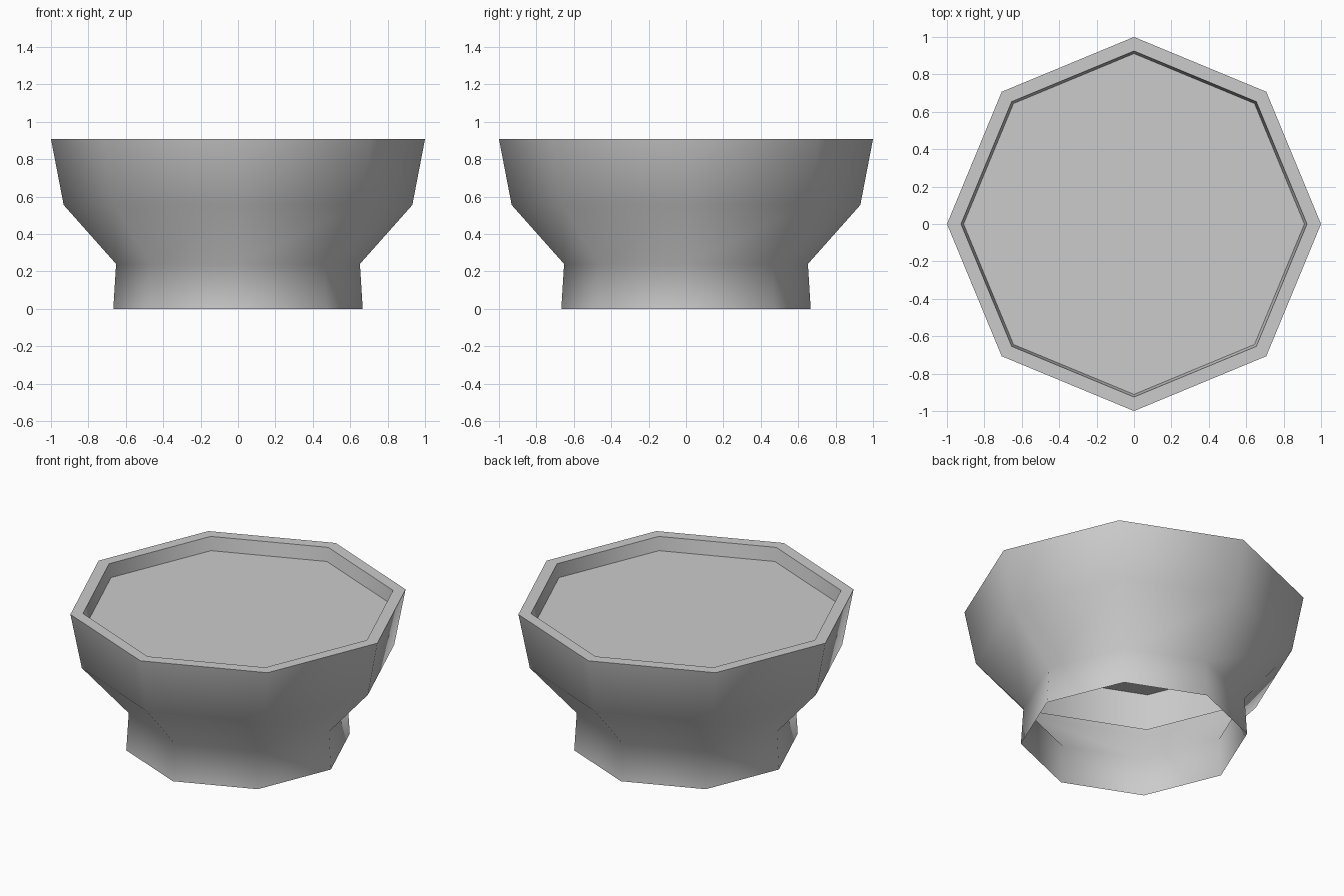
import bpy
import bmesh
from math import cos, sin, radians, tau

if "Cube" in bpy.data.objects:
    bpy.data.objects.remove(bpy.data.objects["Cube"])

SIDES = 8


def ring(bm, radius, z):
    return [bm.verts.new((radius * cos(tau * i / SIDES), radius * sin(tau * i / SIDES), z))
            for i in range(SIDES)]


def finish(name, bm):
    mesh = bpy.data.meshes.new(name)
    bm.to_mesh(mesh)
    bm.free()
    obj = bpy.data.objects.new(name, mesh)
    bpy.context.collection.objects.link(obj)
    bpy.ops.object.select_all(action='DESELECT')
    bpy.context.view_layer.objects.active = obj
    obj.select_set(True)
    bpy.ops.object.shade_smooth_by_angle(angle=radians(60))
    return obj


# Pot shell: open foot, flared bowl, flat rim and inner lip wall
profile = [(0.667, 0.0), (0.652, 0.24), (0.932, 0.555), (1.0, 0.908),
           (0.925, 0.908), (0.868, 0.56)]
bm = bmesh.new()
rings = [ring(bm, r, z) for r, z in profile]
for low, high in zip(rings, rings[1:]):
    for i in range(SIDES):
        j = (i + 1) % SIDES
        bm.faces.new((low[i], low[j], high[j], high[i]))
finish("pot_shell", bm)

# Soil surface: flat octagon just below the rim
bm = bmesh.new()
bm.faces.new(ring(bm, 0.911, 0.822))
finish("soil_surface", bm)
